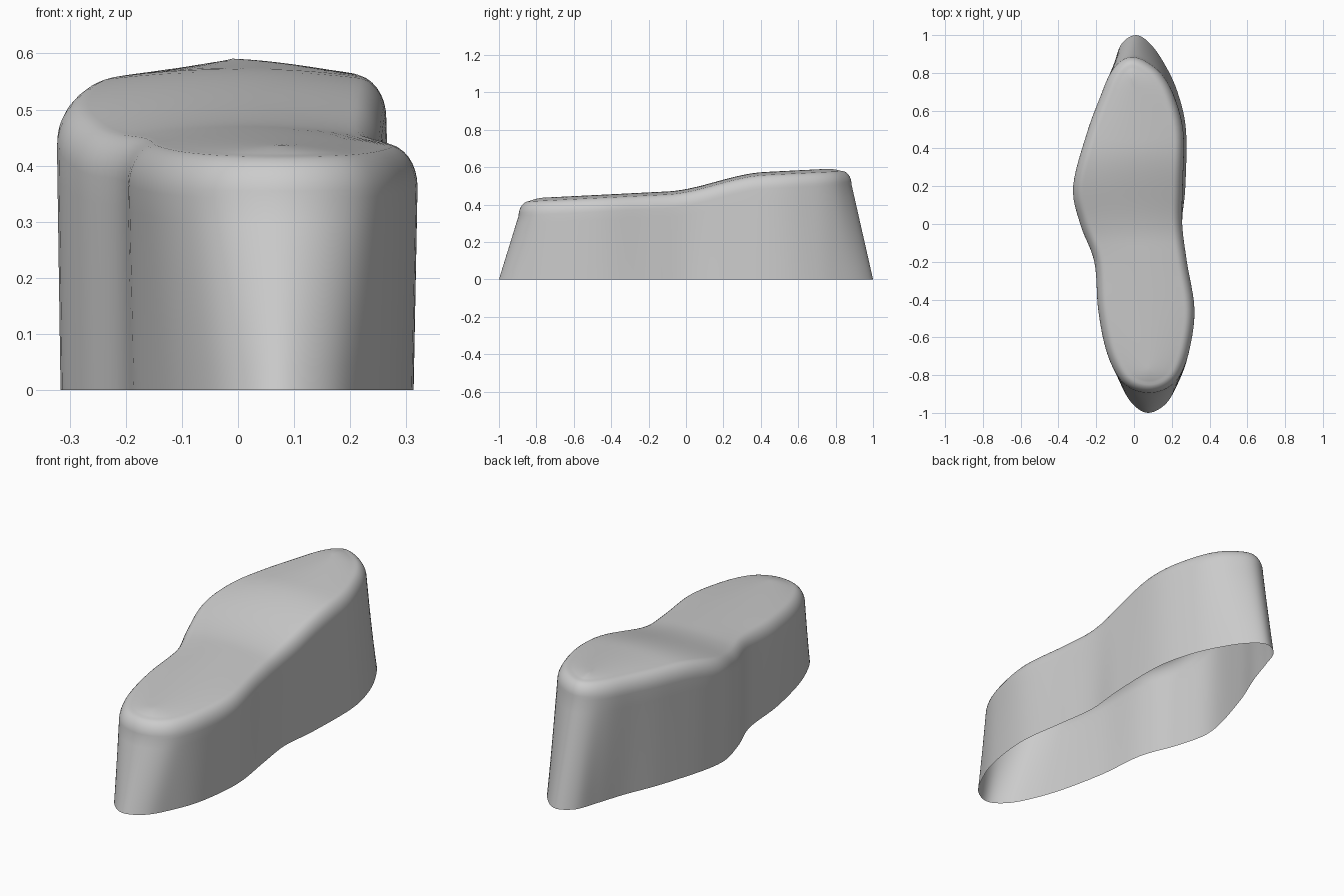
import bpy, bmesh, math
from mathutils import Vector

cube = bpy.data.objects.get("Cube")
if cube:
    bpy.data.objects.remove(cube)

STEPS = 6       # subdivisions between outline stations
WALL = 8        # wall rings
ROUND = 8       # rings around the rounded rim
CAP = 8         # rings from the rim to the centre line
INSET, DROP, CROWN = 0.055, 0.075, 0.015

# Outlines: back tip, (y, right-side x, left-side x) stations, front tip
BASE = ((.01, 1), (
    (.955, -.065, .085), (.85, -.105, .16), (.7, -.155, .23), (.5, -.235, .275),
    (.2, -.315, .272), (0, -.28, .255), (-.2, -.207, .28), (-.45, -.18, .313),
    (-.7, -.125, .285), (-.87, -.06, .22), (-.96, 0, .16)), (.075, -1))
RIM = ((-.01, .885), (
    (.86, -.075, .065), (.79, -.13, .15), (.67, -.18, .215), (.48, -.25, .262),
    (.2, -.322, .258), (0, -.285, .255), (-.2, -.21, .28), (-.45, -.19, .32),
    (-.66, -.15, .295), (-.8, -.09, .245), (-.87, -.02, .175)), (.08, -.895))


def outline(back, stations, front):
    """Smooth closed loop through the stations."""
    pts = [back] + [(a, y) for y, a, b in stations] + [front]
    pts += [(b, y) for y, a, b in reversed(stations)]
    pts = [Vector(p) for p in pts]
    n, loop = len(pts), []
    for i in range(n):
        p, q, r, s = (pts[(i + k) % n] for k in (-1, 0, 1, 2))
        for k in range(STEPS):
            t = k / STEPS
            loop.append(q + (r - p) * t / 2 + (p - q * 2.5 + r * 2 - s / 2) * t * t
                        + ((q - r) * 3 + s - p) / 2 * t ** 3)
    return loop


def top_height(y):
    """Gently rising top with one smooth step up towards the back."""
    t = min(max((y + .1) / .52, 0), 1)
    return .475 + .05 * y + .078 * t * t * (3 - 2 * t)


base, rim = outline(*BASE), outline(*RIM)
n = len(base)
normals = []
for i in range(n):
    d = (rim[(i + 1) % n] - rim[i - 1]).normalized()
    normals.append(Vector((-d.y, d.x)))      # points inwards

rings = []
# Tapered wall
for k in range(WALL):
    t = k / WALL
    rings.append([(*b.lerp(r, t), t * (top_height(r.y) - DROP - CROWN))
                  for b, r in zip(base, rim)])
# Rounded rim
for k in range(ROUND + 1):
    a = math.pi / 2 * k / ROUND
    ring = []
    for r, nor in zip(rim, normals):
        p = r + nor * INSET * (1 - math.cos(a))
        ring.append((*p, top_height(p.y) - CROWN - DROP * (1 - math.sin(a))))
    rings.append(ring)
# Slightly crowned top, closing on the centre line
edge = [r + nor * INSET for r, nor in zip(rim, normals)]
for k in range(1, CAP + 1):
    s = k / CAP
    ring = []
    for i, e in enumerate(edge):
        mid = (e + edge[-i % n]) / 2
        p = e.lerp(Vector((mid.x, mid.y * .9)), s)
        ring.append((*p, top_height(p.y) - CROWN * (1 - s) ** 2))
    rings.append(ring)

# Open-bottomed shell
bm = bmesh.new()
loops = [[bm.verts.new(c) for c in ring] for ring in rings]
for lo, hi in zip(loops, loops[1:]):
    for i in range(n):
        j = (i + 1) % n
        bm.faces.new((lo[i], lo[j], hi[j], hi[i]))
bmesh.ops.remove_doubles(bm, verts=bm.verts, dist=.0005)
bmesh.ops.recalc_face_normals(bm, faces=bm.faces)
if sum(f.normal.z * f.calc_area() for f in bm.faces) < 0:
    bmesh.ops.reverse_faces(bm, faces=bm.faces)
mesh = bpy.data.meshes.new("foot_form_shell")
bm.to_mesh(mesh)
bm.free()
shell = bpy.data.objects.new("foot_form_shell", mesh)
bpy.context.collection.objects.link(shell)

grey = bpy.data.materials.new("light_grey")
grey.use_nodes = True
colour = (.6, .6, .6, 1)
grey.diffuse_color = colour
grey.node_tree.nodes["Principled BSDF"].inputs["Base Color"].default_value = colour
mesh.materials.append(grey)

bpy.context.view_layer.objects.active = shell
shell.select_set(True)
bpy.ops.object.shade_smooth_by_angle(angle=math.radians(60))
